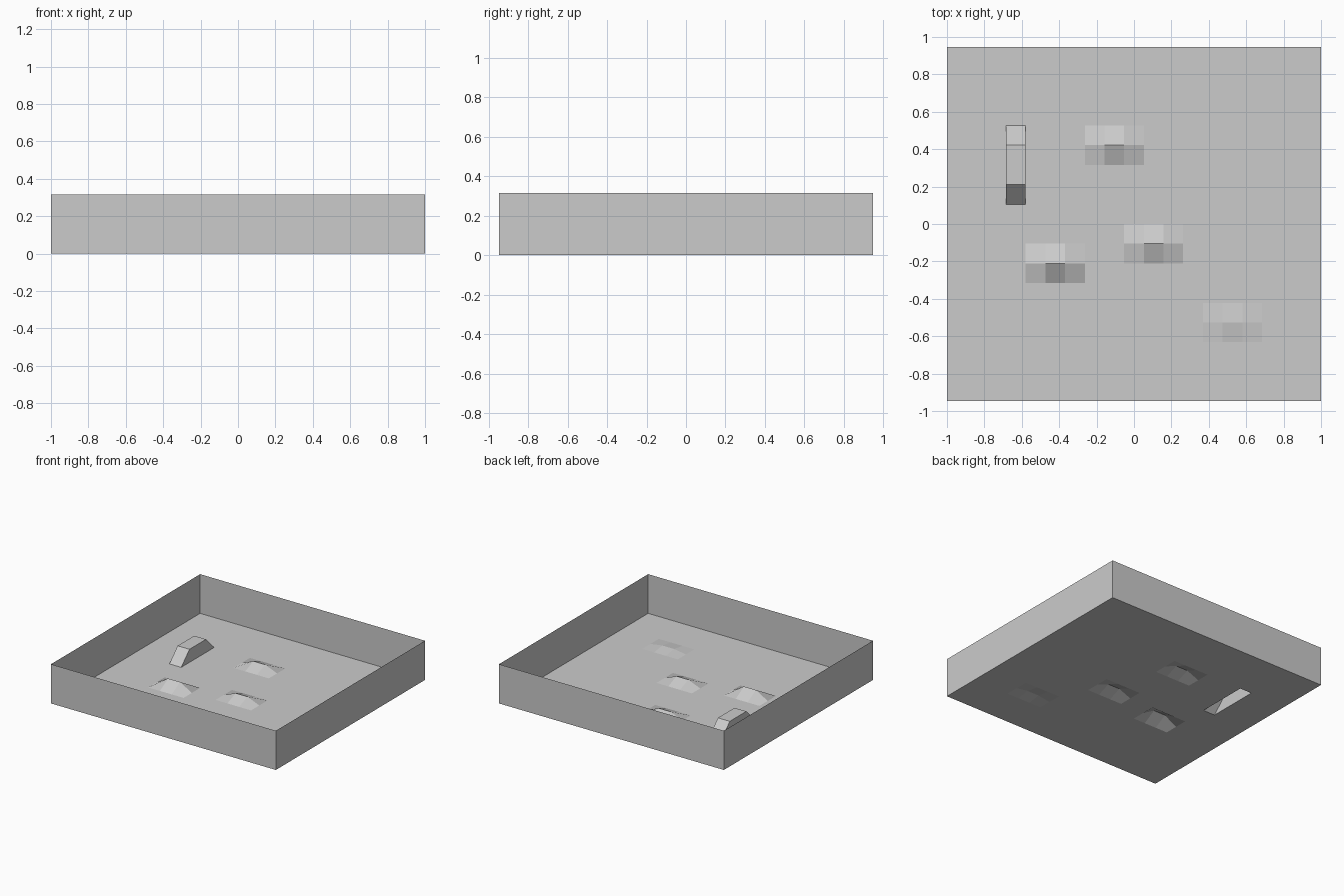
import bpy, bmesh

if "Cube" in bpy.data.objects:
    bpy.data.objects.remove(bpy.data.objects["Cube"])

NX, NY = 19, 18              # floor cells
C = 2 / NX                   # cell size
X0, Y0 = -1.0, -NY * C / 2
WALL_H = 0.315


def pos(i, j, z=0.0):
    return (X0 + i * C, Y0 + j * C, z)


def make_object(name, bm):
    me = bpy.data.meshes.new(name)
    bm.to_mesh(me)
    bm.free()
    ob = bpy.data.objects.new(name, me)
    bpy.context.collection.objects.link(ob)
    return ob


def face(bm, pts):
    return bm.faces.new([bm.verts.new(p) for p in pts])


# Low mounds: first raised grid point (i, j) -> height, each two points wide
mounds = {(5, 7): 0.06, (10, 8): 0.042, (8, 13): 0.042, (14, 4): 0.015}
height = {}
for (i, j), h in mounds.items():
    height[(i, j)] = height[(i + 1, j)] = h

# Floor grid with mounds, open underneath the ramp block
RI, RJ, RLEN = 3, 10, 4
bm = bmesh.new()
grid = [[bm.verts.new(pos(i, j, height.get((i, j), 0))) for j in range(NY + 1)]
        for i in range(NX + 1)]
for i in range(NX):
    for j in range(NY):
        if i == RI and RJ <= j < RJ + RLEN:
            continue
        bm.faces.new((grid[i][j], grid[i + 1][j],
                      grid[i + 1][j + 1], grid[i][j + 1]))
make_object("floor", bm)

# Ramp block: trapezoid profile along y, one cell wide, hollow below
profile = [(RJ, 0), (RJ + 1, C), (RJ + RLEN - 1, C), (RJ + RLEN, 0)]
bm = bmesh.new()
left = [bm.verts.new(pos(RI, j, z)) for j, z in profile]
right = [bm.verts.new(pos(RI + 1, j, z)) for j, z in profile]
for k in range(3):
    bm.faces.new((left[k], right[k], right[k + 1], left[k + 1]))
bm.faces.new(left)
bm.faces.new(right[::-1])
make_object("ramp_block", bm)

# Thin outer walls
bm = bmesh.new()
corners = [(0, 0), (NX, 0), (NX, NY), (0, NY)]
low = [bm.verts.new(pos(*c)) for c in corners]
top = [bm.verts.new(pos(*c, WALL_H)) for c in corners]
for k in range(4):
    n = (k + 1) % 4
    bm.faces.new((low[k], low[n], top[n], top[k]))
make_object("walls", bm)
